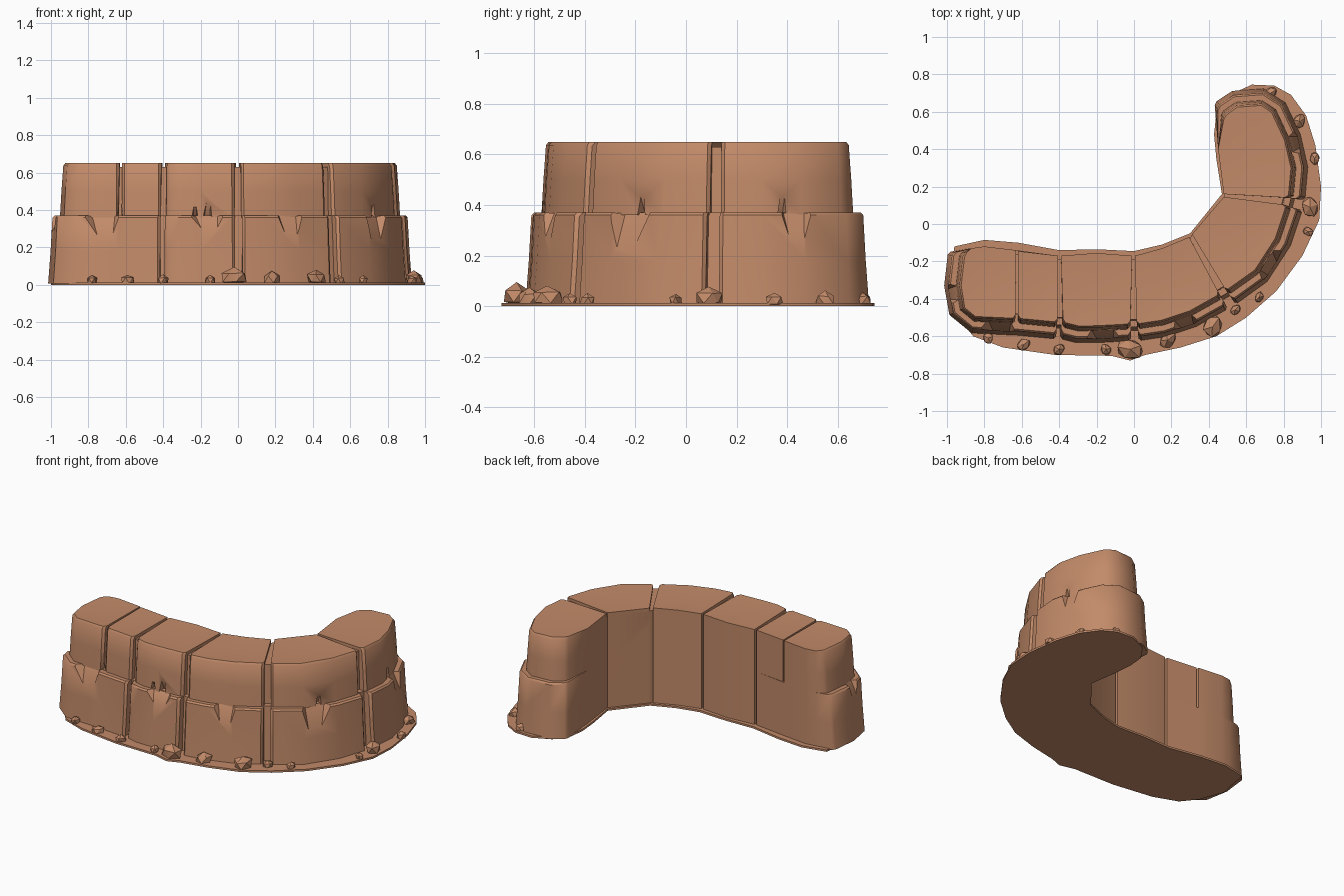
import bpy, bmesh, math, random
from mathutils import Vector

if "Cube" in bpy.data.objects:
    bpy.data.objects.remove(bpy.data.objects["Cube"])

random.seed(4)
clay = bpy.data.materials.new("clay_brown")
clay.diffuse_color = (0.54, 0.255, 0.14, 1)
clay.use_nodes = True
clay.node_tree.nodes["Principled BSDF"].inputs["Base Color"].default_value = clay.diffuse_color

# Plan of each block at the cliff top: outer edge, inner edge (counter-clockwise)
BLOCKS = [
    ([(-.91, -.16), (-.93, -.33), (-.91, -.45), (-.85, -.50), (-.635, -.51)],
     [(-.63, -.14), (-.80, -.12), (-.87, -.13)]),
    ([(-.62, -.51), (-.41, -.53)], [(-.405, -.17), (-.62, -.145)]),
    ([(-.38, -.53), (-.30, -.55), (-.20, -.55), (-.02, -.54)],
     [(-.01, -.17), (-.20, -.155), (-.39, -.17)]),
    ([(.015, -.54), (.15, -.52), (.30, -.47), (.46, -.38)],
     [(.295, -.07), (.15, -.13), (.005, -.17)]),
    ([(.495, -.36), (.65, -.25), (.76, -.08), (.82, .10)],
     [(.48, .145), (.31, -.055)]),
    ([(.83, .14), (.845, .30), (.81, .45), (.74, .60), (.68, .64), (.55, .63), (.48, .58)],
     [(.45, .40), (.48, .16)]),
]
OUT = [Vector(p) for o, _ in BLOCKS for p in o]
NORM = []
for i in range(len(OUT)):
    t = (OUT[min(i + 1, len(OUT) - 1)] - OUT[max(i - 1, 0)]).normalized()
    NORM.append(Vector((t.y, -t.x)))


def finish(name, bm, angle=40):
    bmesh.ops.recalc_face_normals(bm, faces=bm.faces)
    me = bpy.data.meshes.new(name)
    bm.to_mesh(me)
    bm.free()
    me.materials.append(clay)
    ob = bpy.data.objects.new(name, me)
    bpy.context.collection.objects.link(ob)
    me.shade_smooth()
    me.set_sharp_from_angle(angle=math.radians(angle))
    return ob


def loft(rings):
    """Closed solid through stacked rings of equal length."""
    bm = bmesh.new()
    vs = [[bm.verts.new(p) for p in r] for r in rings]
    n = len(vs[0])
    for a, b in zip(vs, vs[1:]):
        for k in range(n):
            j = (k + 1) % n
            bm.faces.new((a[k], a[j], b[j], b[k]))
    bm.faces.new(vs[0][::-1])
    top = bm.faces.new(vs[-1])
    return bm, vs, top


def block_rings(start, outer_n, inner, levels):
    rings = []
    for z, push in levels:
        r = [(*(OUT[i] + NORM[i] * push), z) for i in range(start, start + outer_n)]
        rings.append(r + [(x, y, z) for x, y in inner])
    return rings


def chip_cutter(chips, push):
    """Wedges that bite chips out of the outer wall."""
    bm = bmesh.new()
    for pos, w, mouth, tip, depth, skew in chips:
        i, f = int(pos), pos % 1
        p = OUT[i].lerp(OUT[i + 1], f)
        n = NORM[i].lerp(NORM[i + 1], f).normalized()
        t = Vector((-n.y, n.x))
        p = p + n * push
        pts = [(p + t * s * w + n * .04, mouth) for s in (-1, 1)]
        pts += [(p + t * s * w * .5 - n * depth, mouth) for s in (-1, 1)]
        pts += [(p + t * w * (skew + s * .25) + n * .04, tip) for s in (-1, 1)]
        verts = [bm.verts.new((*q, z)) for q, z in pts]
        bmesh.ops.convex_hull(bm, input=verts)
    ob = finish("chip_cutter", bm)
    ob.hide_render = True
    return ob


def make_block(name, start, outer_n, inner, levels, cutter):
    bm, vs, top = loft(block_rings(start, outer_n, inner, levels))
    # dished, faceted top
    c = bmesh.ops.poke(bm, faces=[top])["verts"][0]
    c.co.z -= .01
    # chamfer the corners beside the grooves
    cols = [{v[k] for v in vs} for k in (0, outer_n - 1)]
    edges = [e for e in bm.edges if any(e.verts[0] in s and e.verts[1] in s for s in cols)]
    bmesh.ops.bevel(bm, geom=edges, offset=.014, segments=1, affect='EDGES')
    ob = finish(name, bm)
    m = ob.modifiers.new("chips", 'BOOLEAN')
    m.object, m.solver = cutter, 'EXACT'
    bpy.context.view_layer.update()
    me = bpy.data.meshes.new_from_object(
        ob.evaluated_get(bpy.context.evaluated_depsgraph_get()))
    ob.modifiers.clear()
    if len(me.polygons):
        ob.data = me
        me.shade_smooth()
        me.set_sharp_from_angle(angle=math.radians(40))


# Chips: position along wall, half width, mouth z, tip z, depth, skew
low_cut = chip_cutter([(3.6, .13, .39, .21, .06, .2), (9.15, .13, .39, .26, .06, .2),
                       (12.7, .10, .39, .20, .05, .1), (16.4, .13, .39, .17, .06, -.2),
                       (20.8, .09, .39, .20, .05, 0), (1.3, .08, .39, .22, .05, 0)], .06)
up_cut = chip_cutter([(4.2, .022, .36, .50, .04, .3), (9.2, .03, .36, .50, .04, .3),
                      (8.7, .02, .36, .46, .04, 0), (16.5, .022, .36, .49, .04, .3),
                      (20.5, .022, .36, .50, .04, .3)], .015)

# Upper tier blocks
UPPER = [(.36, .022), (.50, .014), (.637, .004), (.65, -.006)]
LOWER = [(.008, .085), (.18, .072), (.36, .062), (.37, .052)]
start = 0
starts = []
for k, (outer, inner) in enumerate(BLOCKS):
    starts.append(start)
    make_block(f"upper_block_{k + 1}", start, len(outer), inner, UPPER, up_cut)
    start += len(outer)

# Lower tier blocks: the two left ones are a single stone here
lower = [(0, 7, [BLOCKS[1][1][0]] + BLOCKS[0][1])]
lower += [(starts[k], len(BLOCKS[k][0]), BLOCKS[k][1]) for k in range(2, 6)]
for k, (s, n, inner) in enumerate(lower):
    make_block(f"lower_block_{k + 1}", s, n, inner, LOWER, low_cut)
for cut in (low_cut, up_cut):
    bpy.data.objects.remove(cut)

# Core that closes the bottom of the grooves
INNER = [p for _, i in reversed(BLOCKS) for p in i]
core = []
for z, push in ((.01, .03), (.37, .01), (.37, -.025), (.63, -.03)):
    ring = [(*(OUT[i] + NORM[i] * push), z) for i in range(len(OUT))]
    core.append(ring + [(x, y, z) for x, y in INNER])
bm, _, _ = loft(core)
for v in bm.verts:      # keep the inner wall of the core just behind the blocks
    if v.co.y > -.2 and v.co.x < .3:
        v.co.y -= .02
finish("groove_core", bm)

# Thin ground skirt
SKIRT = [(-.96, -.12), (-.98, -.25), (-1, -.34), (-.94, -.50), (-.86, -.60), (-.70, -.66),
         (-.42, -.70), (-.12, -.705), (-.02, -.73), (.06, -.70), (.25, -.66), (.44, -.60),
         (.60, -.50), (.76, -.36), (.90, -.17), (.99, .02), (1, .20), (.97, .42),
         (.92, .58), (.84, .69), (.75, .74), (.63, .745), (.51, .69), (.44, .59)]
plan = SKIRT + [(.428, .48), (.44, .35), (.47, .16), (.30, -.05), (.15, -.11), (0, -.145),
                (-.20, -.135), (-.40, -.14), (-.62, -.10), (-.80, -.085)]
bm, _, _ = loft([[(x, y, z) for x, y in plan] for z in (0, .013)])
bmesh.ops.triangulate(bm, faces=[f for f in bm.faces if len(f.verts) > 4])
finish("ground_skirt", bm)

# Loose rocks on the skirt: x, y, radius
ROCKS = [(-.78, -.61, .037), (-.59, -.645, .04), (-.40, -.67, .037), (-.15, -.67, .037),
         (-.02, -.67, .078), (.18, -.62, .055), (.42, -.55, .068), (.54, -.46, .035),
         (.67, -.39, .033), (.93, -.04, .033), (.94, .09, .06), (.965, .35, .036),
         (.885, .55, .042), (.73, .70, .04)]
for k, (x, y, r) in enumerate(ROCKS):
    bm = bmesh.new()
    bmesh.ops.create_icosphere(bm, subdivisions=1, radius=1)
    turn = random.uniform(0, 6.28)
    h = .022 + r * .95
    for v in bm.verts:
        d = v.co * random.uniform(.85, 1.1)
        a, b = d.x * r, d.y * r * .8
        v.co = (min(1, x + a * math.cos(turn) - b * math.sin(turn)),
                y + a * math.sin(turn) + b * math.cos(turn),
                max(.006, .4 * h + d.z * .55 * h))
    bmesh.ops.remove_doubles(bm, verts=bm.verts, dist=.0005)
    finish(f"rock_{k + 1}", bm, 30)
